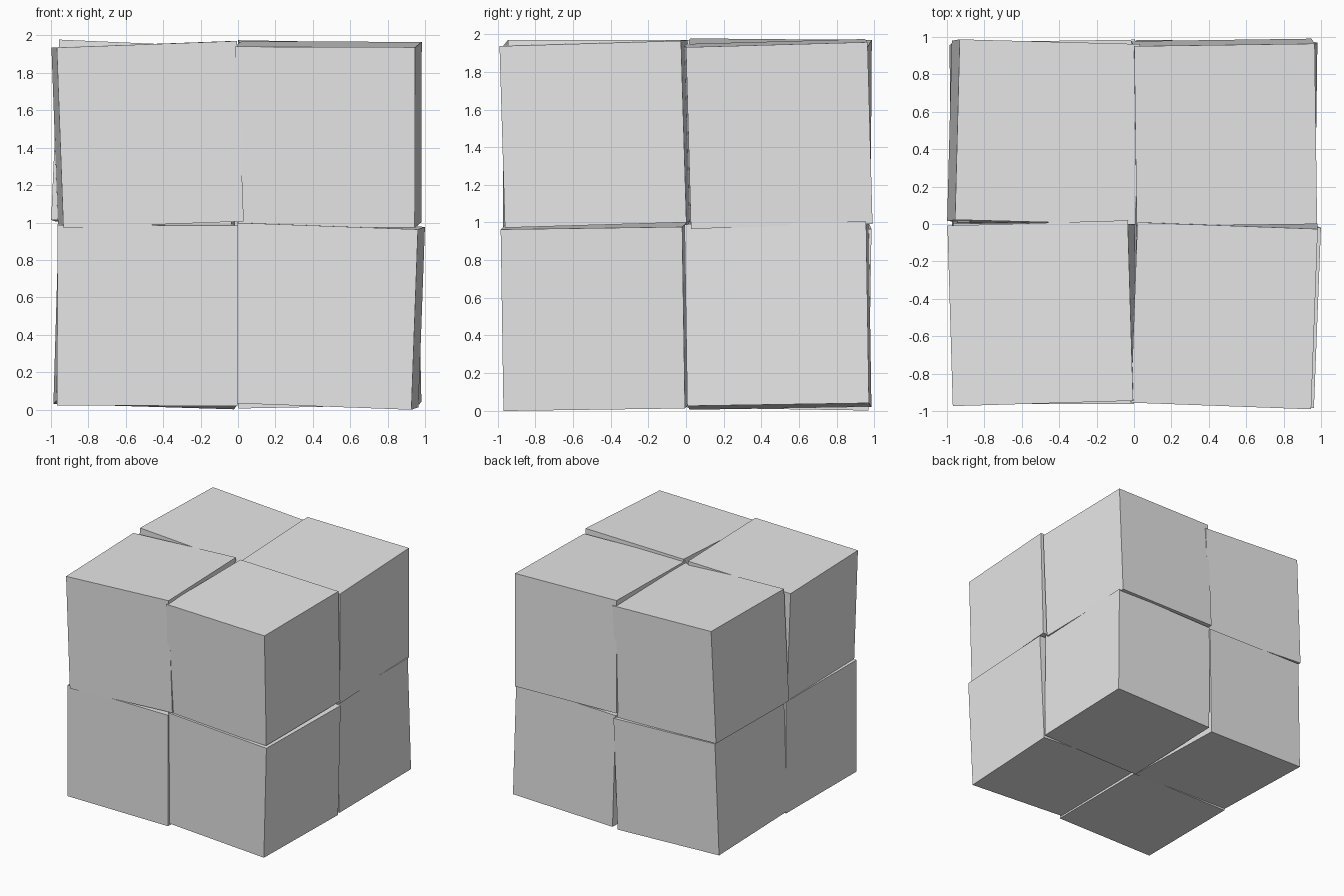
import bpy
from math import radians

old = bpy.data.objects.get("Cube")
if old:
    bpy.data.objects.remove(old, do_unlink=True)

# Single plain grey for every block
grey = bpy.data.materials.new("light_grey")
grey.use_nodes = True
colour = (0.8, 0.8, 0.8, 1)
grey.diffuse_color = colour
grey.node_tree.nodes["Principled BSDF"].inputs["Base Color"].default_value = colour

SIDE = 0.965
CENTRE = (-0.001, 0.006, 0.988)

# Small tilt of each block in degrees; each block turns about its own centre
TILTS = {
    "front_right_top": (0.0, -2.1, 1.7),
    "front_left_top": (1.7, 0.2, -2.1),
    "front_right_bottom": (0.3, 0.2, 0.0),
    "front_left_bottom": (0.8, 2.1, -2.2),
    "back_right_top": (-0.5, 2.5, -1.5),
    "back_left_top": (1.6, 1.0, 0.8),
    "back_right_bottom": (-0.9, 1.7, 0.8),
    "back_left_bottom": (0.9, -1.2, -0.8),
}


def add_block(name, tilt):
    """One cube, placed in the two-by-two-by-two stack by its name."""
    sides = ("left" in name, "back" in name, "top" in name)
    place = [c + (SIDE / 2 if s else -SIDE / 2) for c, s in zip(CENTRE, sides)]
    bpy.ops.mesh.primitive_cube_add(
        size=SIDE, location=place, rotation=[radians(a) for a in tilt])
    block = bpy.context.object
    block.name = name + "_block"
    block.data.materials.append(grey)


# The stack of eight blocks
for block_name, block_tilt in TILTS.items():
    add_block(block_name, block_tilt)
